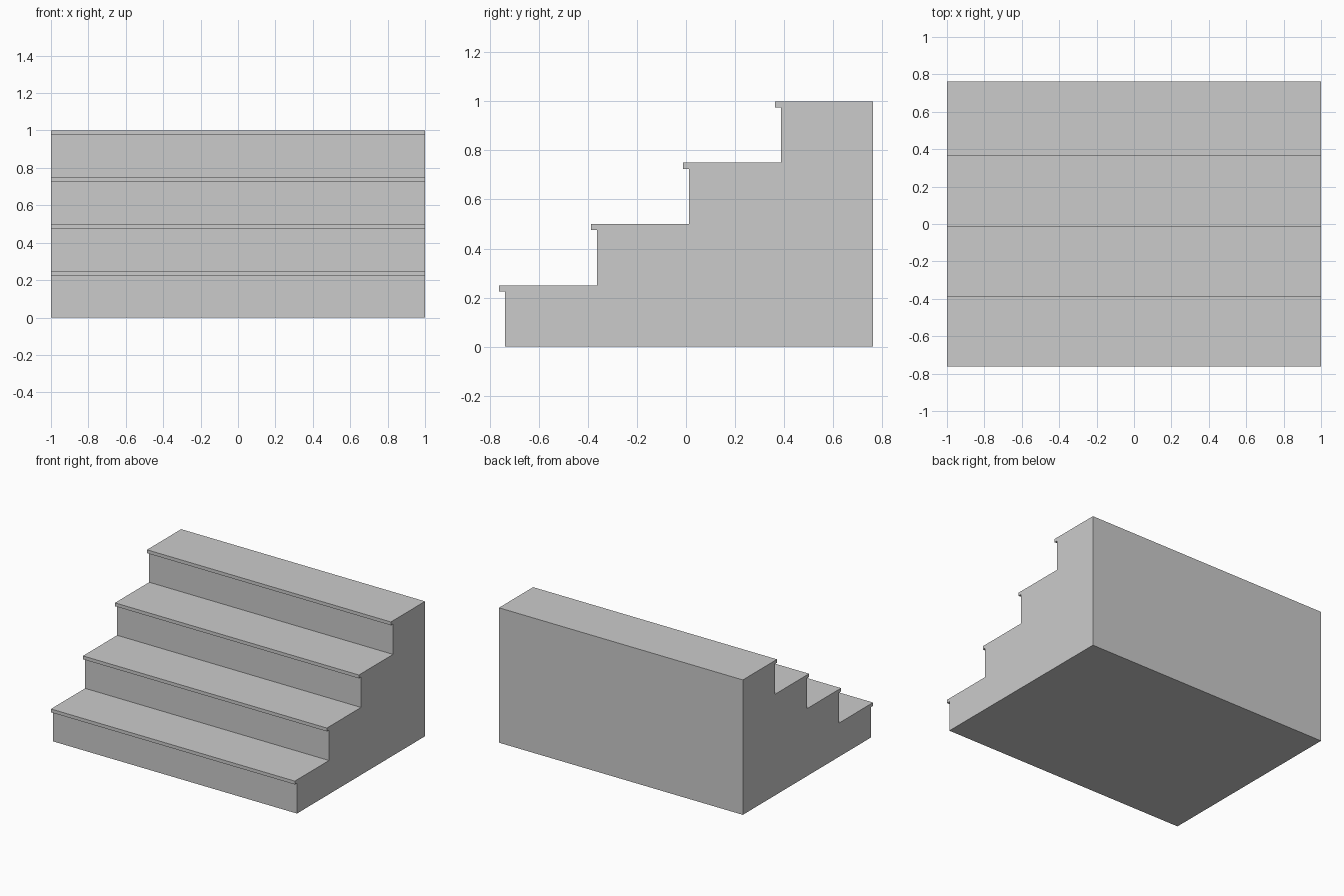
import bpy
import bmesh
from mathutils import Vector

if "Cube" in bpy.data.objects:
    bpy.data.objects.remove(bpy.data.objects["Cube"])

STEPS = 4
RISE, RUN = 0.25, 0.375
NOSE = 0.025            # overhang and thickness of each tread lip
HALF_WIDTH = 1.0
BACK = 0.7625
FIRST_RISER = BACK - STEPS * RUN

# Side profile (y, z): riser, lip underside, lip front, tread
profile = [(BACK, 0.0)]
for i in range(STEPS):
    y, top = FIRST_RISER + i * RUN, (i + 1) * RISE
    profile += [(y, i * RISE), (y, top - NOSE), (y - NOSE, top - NOSE), (y - NOSE, top)]
profile.append((BACK, STEPS * RISE))

# Solid staircase: profile extruded across the width
bm = bmesh.new()
side = bm.faces.new([bm.verts.new((-HALF_WIDTH, y, z)) for y, z in profile])
ext = bmesh.ops.extrude_face_region(bm, geom=[side], use_keep_orig=True)
new_verts = [g for g in ext["geom"] if isinstance(g, bmesh.types.BMVert)]
bmesh.ops.translate(bm, verts=new_verts, vec=Vector((2 * HALF_WIDTH, 0, 0)))
bmesh.ops.recalc_face_normals(bm, faces=bm.faces)

mesh = bpy.data.meshes.new("staircase")
bm.to_mesh(mesh)
bm.free()
bpy.context.collection.objects.link(bpy.data.objects.new("staircase", mesh))
